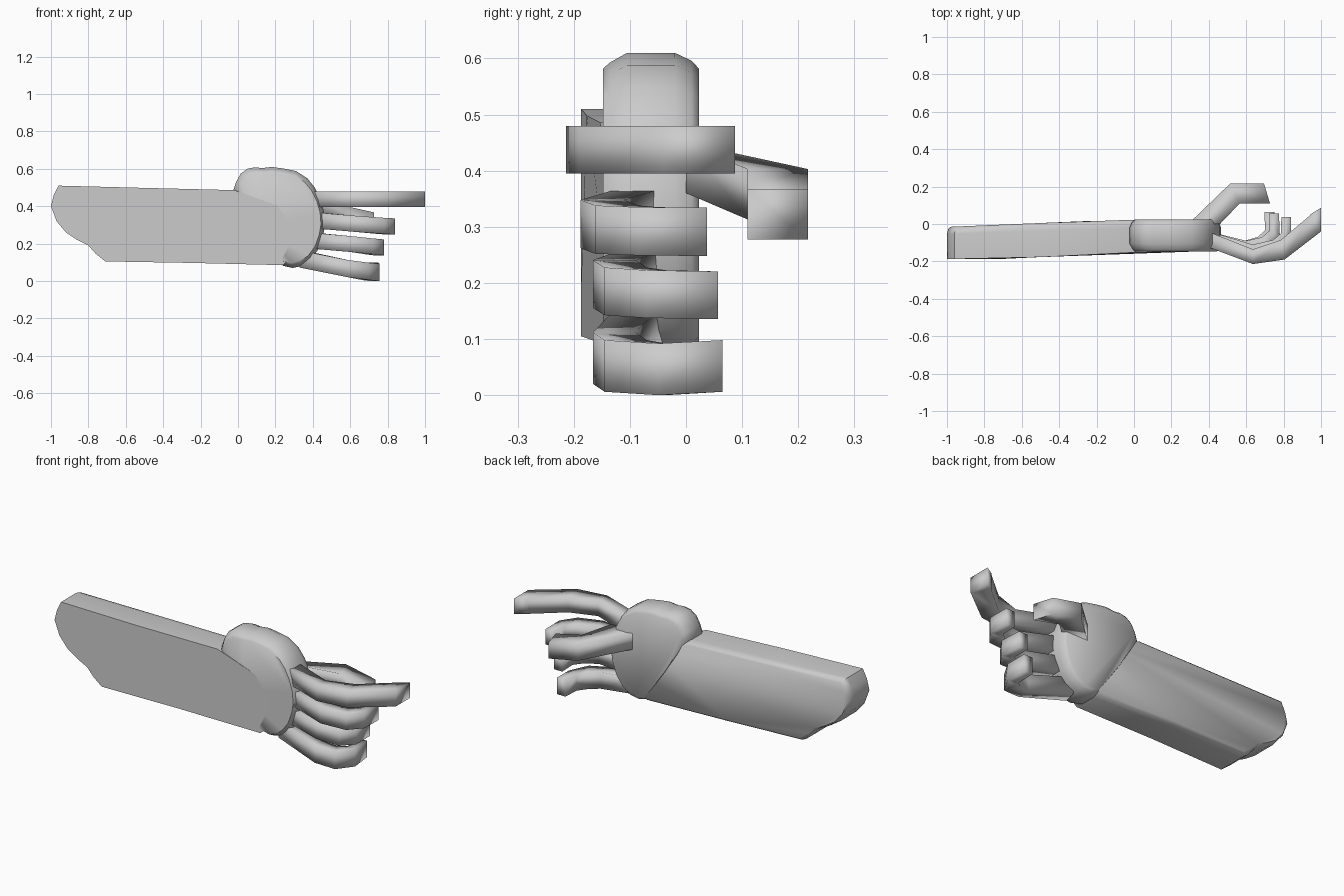
import bpy, bmesh

if "Cube" in bpy.data.objects:
    bpy.data.objects.remove(bpy.data.objects["Cube"])


def finish(name, bm, angle):
    bmesh.ops.recalc_face_normals(bm, faces=bm.faces)
    me = bpy.data.meshes.new(name)
    bm.to_mesh(me)
    bm.free()
    ob = bpy.data.objects.new(name, me)
    bpy.context.collection.objects.link(ob)
    bpy.ops.object.select_all(action='DESELECT')
    ob.select_set(True)
    bpy.context.view_layer.objects.active = ob
    bpy.ops.object.shade_smooth_by_angle(angle=angle)
    return ob


def loft(name, rings, angle):
    """Skin a closed solid through rings of equal point count."""
    bm = bmesh.new()
    vs = [[bm.verts.new(p) for p in r] for r in rings]
    n = len(vs[0])
    for a, b in zip(vs, vs[1:]):
        for i in range(n):
            j = (i + 1) % n
            bm.faces.new((a[i], a[j], b[j], b[i]))
    bm.faces.new(vs[0])
    bm.faces.new(vs[-1])
    return finish(name, bm, angle)


def slab(name, outline, centre, layers, angle):
    """XZ outline stacked along y; each layer is (y function of x, inset scale)."""
    cx, cz = centre
    rings = []
    for fy, (sx, sz) in layers:
        rings.append([(cx + (x - cx) * sx, fy(x), cz + (z - cz) * sz) for x, z in outline])
    return loft(name, rings, angle)


def finger(name, stations, half):
    """Square tube; each station is (outer xy, inner xy, centre z)."""
    rings = [[(*o, z - half), (*o, z + half), (*i, z + half), (*i, z - half)]
             for o, i, z in stations]
    return loft(name, rings, 1.75)


# Forearm: slab with a rounded elbow end, leaning back towards the wrist
arm = [(-.96, .51), (-.5, .498), (-.02, .486), (.22, .40), (.45, .30), (.43, .24),
       (.24, .085), (-.25, .097), (-.71, .105), (-.76, .145), (-.80, .19), (-.86, .22),
       (-.92, .26), (-.97, .32), (-1, .40), (-.985, .46)]
front = lambda x: -.187 + max(0, x + .7) * .05 if x < 0 else -.152 + x * .02
back = lambda x: -.015 + min(x + 1, .9) * .041
slab("forearm", arm, (-.3, .3),
     [(front, (1, 1)),
      (lambda x: back(x) - .04, (1, 1)),
      (lambda x: back(x) - .012, (.99, .97)),
      (back, (.975, .91))], .9)

# Palm: rounded plate with the thumb mound on top
palm = [(-.025, .485), (-.01, .53), (.015, .575), (.05, .60), (.09, .608), (.13, .604),
        (.18, .61), (.24, .602), (.31, .588), (.37, .55), (.41, .50), (.44, .44),
        (.46, .37), (.465, .30), (.455, .24), (.43, .17), (.39, .115), (.34, .08),
        (.29, .07), (.24, .082), (.10, .28)]
slab("palm", palm, (.25, .33),
     [(lambda x, y=y: y, (s, s)) for y, s in
      ((-.148, .90), (-.135, .94), (-.105, 1), (-.02, 1), (.01, .95), (.023, .90))], .9)

# Four fingers, curling back from the knuckles
finger("index_finger", [
    ((.40, -.125), (.42, -.05), .4375), ((.636, -.214), (.636, -.135), .4375),
    ((.805, -.190), (.785, -.085), .4375), ((1, -.04), (.94, .045), .4375),
    ((1, .087), (.945, .053), .4375)], .0425)
finger("middle_finger", [
    ((.40, -.120), (.42, -.045), .325), ((.64, -.188), (.635, -.11), .305),
    ((.78, -.162), (.745, -.085), .295), ((.84, -.085), (.785, -.05), .292),
    ((.84, .037), (.788, .037), .291)], .043)
finger("ring_finger", [
    ((.38, -.115), (.40, -.04), .217), ((.60, -.166), (.60, -.09), .198),
    ((.725, -.145), (.685, -.07), .185), ((.78, -.07), (.725, -.035), .18),
    ((.775, .057), (.723, .057), .178)], .0425)
finger("little_finger", [
    ((.33, -.115), (.35, -.04), .118), ((.59, -.166), (.59, -.09), .066),
    ((.70, -.145), (.66, -.07), .052), ((.757, -.05), (.70, -.035), .046),
    ((.75, .065), (.698, .065), .052)], .046)

# Thumb behind the palm, wide at the base
finger("thumb", [
    ((.29, .00), (.46, .00), .405), ((.515, .217), (.565, .11), .358),
    ((.695, .217), (.727, .11), .322)], .045)
